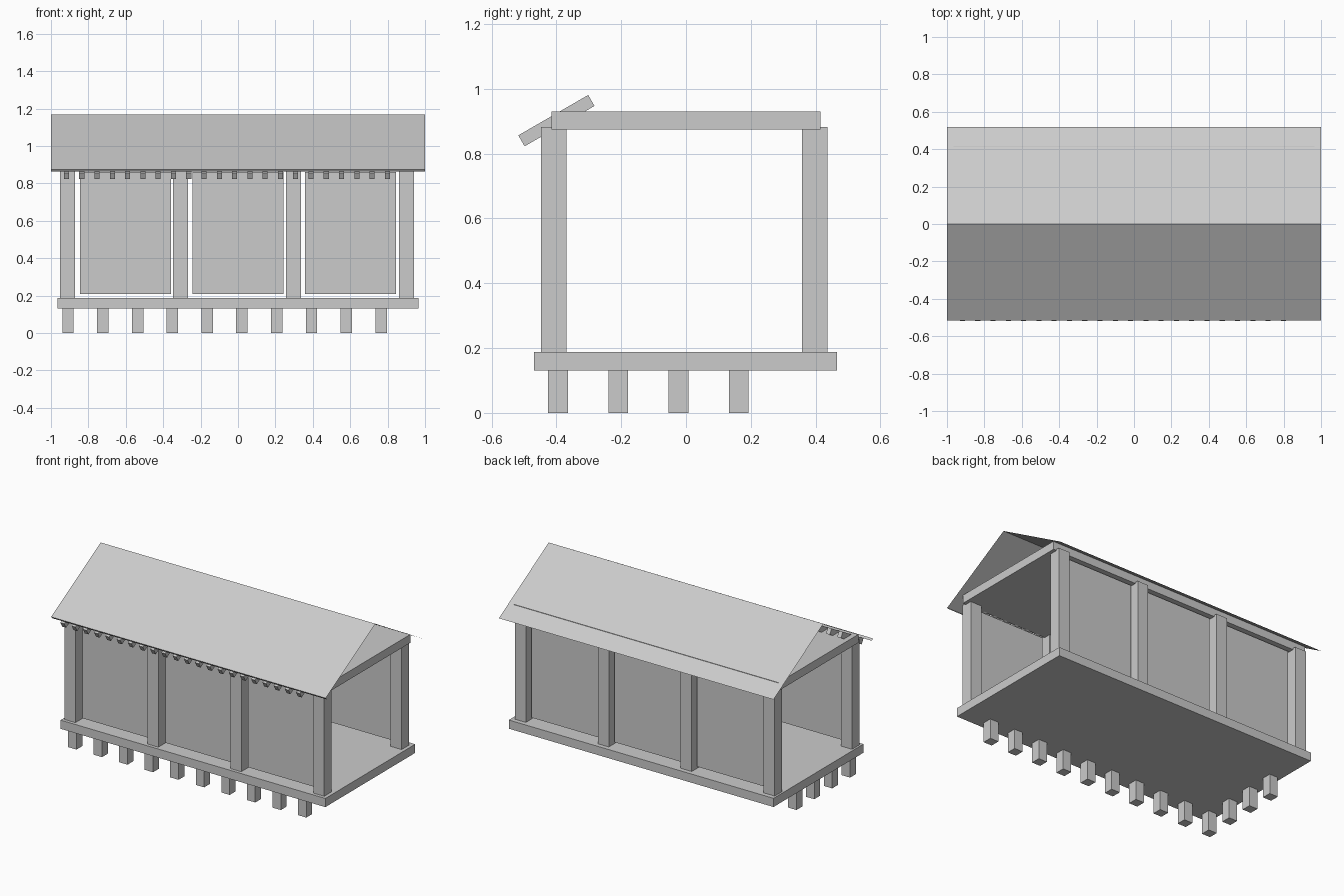
import bpy, math

if "Cube" in bpy.data.objects:
    bpy.data.objects.remove(bpy.data.objects["Cube"])


def mesh_object(name, verts, faces):
    me = bpy.data.meshes.new(name)
    me.from_pydata(verts, [], faces)
    ob = bpy.data.objects.new(name, me)
    bpy.context.collection.objects.link(ob)
    return ob


def box(name, center, size, tilt=0.0):
    hx, hy, hz = (s / 2 for s in size)
    verts = [(x, y, z) for x in (-hx, hx) for y in (-hy, hy) for z in (-hz, hz)]
    faces = [(0, 1, 3, 2), (4, 6, 7, 5), (0, 4, 5, 1),
             (2, 3, 7, 6), (0, 2, 6, 4), (1, 5, 7, 3)]
    ob = mesh_object(name, verts, faces)
    ob.location = center
    ob.rotation_euler.x = tilt
    return ob


# Floor and ceiling slabs
box("floor", (0, -0.001, 0.159), (1.928, 0.935, 0.057))
box("ceiling", (0, 0, 0.902), (1.928, 0.83, 0.055))

# Stilts: a row along the front and a column along the left end
for i in range(10):
    box("front_stilt", (-0.909 + 0.186 * i, -0.395, 0.066), (0.061, 0.061, 0.132))
for i in range(1, 4):
    box("left_stilt", (-0.909, -0.395 + 0.186 * i, 0.066), (0.061, 0.061, 0.132))

# Posts and thin wall panels on both long sides
for side, y in (("front", -0.408), ("back", 0.397)):
    for i in range(4):
        box(side + "_post", (-0.911 + 0.604 * i, y, 0.534), (0.08, 0.078, 0.698))
    for x in (-0.602, 0, 0.602):
        x0, x1, z0, z1 = x - 0.244, x + 0.244, 0.208, 0.862
        mesh_object(side + "_wall_panel",
                    [(x0, y, z0), (x1, y, z0), (x1, y, z1), (x0, y, z1)],
                    [(0, 1, 2, 3)])

# Short rafters under the front eave
for i in range(22):
    box("rafter", (-0.917 + 0.0817 * i, -0.4, 0.902), (0.027, 0.249, 0.039),
        math.radians(30))

# Thin gable roof with a small lip on the front eave
profile = [(-0.505, 0.863), (-0.515, 0.875), (0, 1.168), (0.518, 0.867)]
verts = [(x, y, z) for y, z in profile for x in (-1, 1)]
mesh_object("roof", verts, [(2 * i, 2 * i + 1, 2 * i + 3, 2 * i + 2) for i in range(3)])
